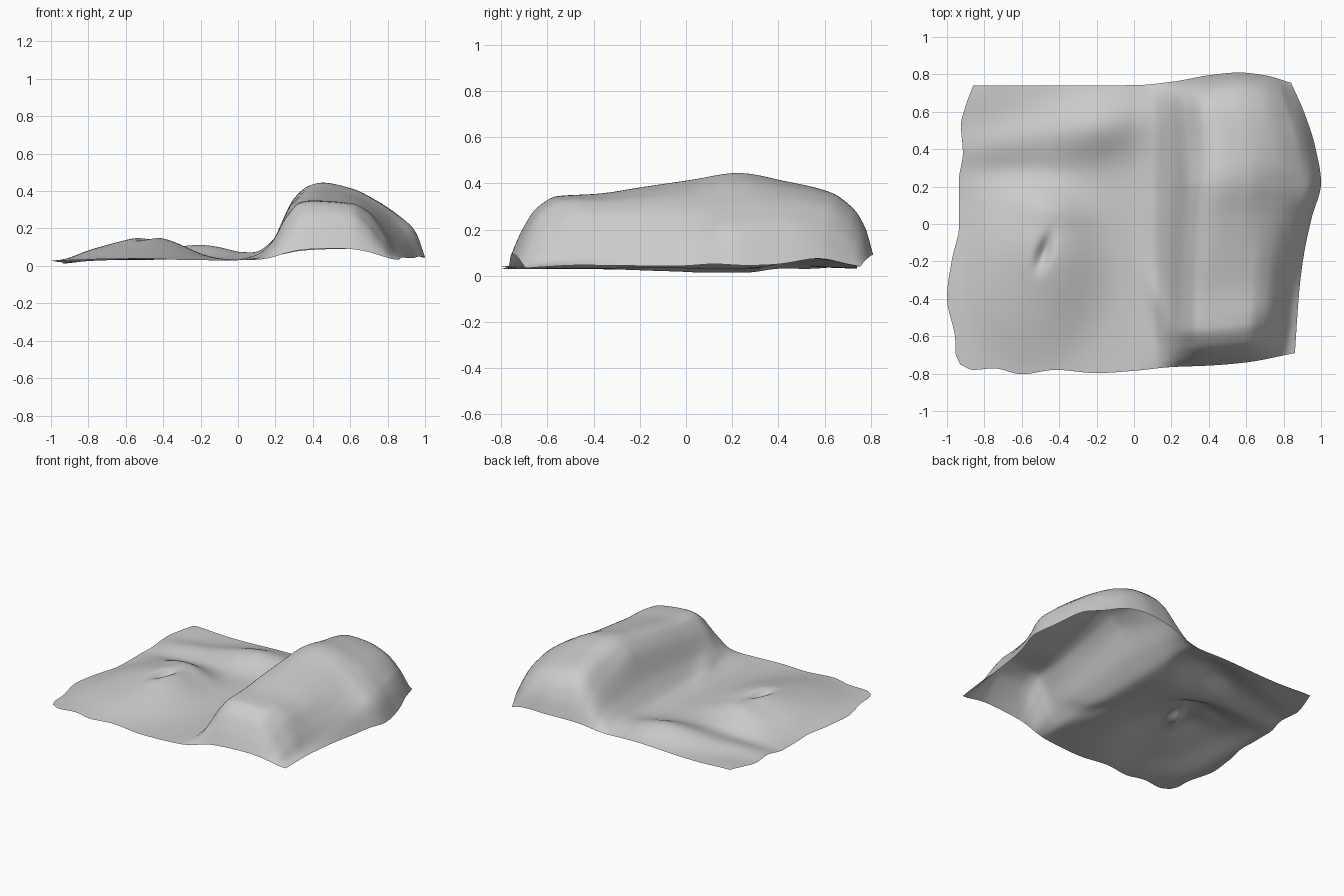
import bpy, bmesh
from math import exp, cos, sin, radians

if "Cube" in bpy.data.objects:
    bpy.data.objects.remove(bpy.data.objects["Cube"])


def curve(pts):
    """Smooth (monotone-limited Hermite) function through a few profile points."""
    n = len(pts)
    d = [(pts[i + 1][1] - pts[i][1]) / (pts[i + 1][0] - pts[i][0]) for i in range(n - 1)]
    m = [d[0]] + [0 if d[i - 1] * d[i] <= 0 else 2 * d[i - 1] * d[i] / (d[i - 1] + d[i])
                  for i in range(1, n - 1)] + [d[-1]]

    def f(x):
        x = min(max(x, pts[0][0]), pts[-1][0])
        i = max(k for k in range(n - 1) if pts[k][0] <= x)
        h = pts[i + 1][0] - pts[i][0]
        t = (x - pts[i][0]) / h
        return ((2*t**3 - 3*t*t + 1) * pts[i][1] + (t**3 - 2*t*t + t) * h * m[i]
                + (3*t*t - 2*t**3) * pts[i + 1][1] + (t**3 - t*t) * h * m[i + 1])
    return f


# Wavy outline of the sheet
left = curve([(-.77, -.93), (-.7, -.955), (-.65, -.955), (-.4, -1), (-.2, -.975), (0, -.935), (.25, -.935),
              (.4, -.915), (.55, -.925), (.66, -.9), (.77, -.86)])
right = curve([(-.77, .86), (-.4, .885), (-.2, .91), (0, .95), (.2, 1), (.4, .97), (.6, .91), (.77, .84)])
front = curve([(-.93, -.75), (-.86, -.78), (-.75, -.772), (-.6, -.803), (-.42, -.78), (-.2, -.797),
               (0, -.785), (.2, -.765), (.4, -.757), (.6, -.74), (.86, -.69)])
back = curve([(-.86, .74), (0, .742), (.2, .76), (.4, .795), (.56, .81), (.7, .795), (.84, .755)])

# Big hill: three cross-sections and the crest running front to back
section_front = curve([(0, 0), (.12, .05), (.2, .25), (.3, .75), (.38, .97), (.45, 1), (.7, .95),
                       (.8, .8), (.9, .42), (.96, .13), (1, .05)])
section_mid = curve([(0, 0), (.1, .05), (.2, .3), (.3, .8), (.38, .96), (.45, 1), (.6, .93),
                     (.75, .75), (.9, .48), (.95, .34), (1, .02)])
section_back = curve([(0, 0), (.1, .06), (.2, .28), (.3, .67), (.4, .95), (.47, 1), (.6, .97),
                      (.75, .86), (.9, .58), (.95, .36), (1, .06)])
crest = curve([(-.77, .05), (-.72, .17), (-.66, .265), (-.57, .315), (-.4, .325), (-.2, .355),
               (0, .385), (.2, .415), (.4, .38), (.6, .33), (.68, .27), (.74, .16), (.77, .05)])
to_mid = curve([(-.5, 0), (.1, 1)])
to_back = curve([(.2, 0), (.4, .6), (.6, 1)])


def bump(x, y, cx, cy, rx, ry, h, angle=0, power=1):
    a = radians(angle)
    dx, dy = x - cx, y - cy
    p, q = dx * cos(a) + dy * sin(a), dy * cos(a) - dx * sin(a)
    return h * exp(-((p / rx) ** 2 + (q / ry) ** 2) ** power)


# Low mound with its dent and crest, back ridge, rounded hill corners, edge ripples
BUMPS = [
    (-.57, -.27, .34, .44, .058, 0, 1.8),
    (-.46, -.13, .25, .30, .070),
    (-.45, .09, .20, .09, .028, -10),
    (-.48, -.15, .035, .09, -.045, -20),
    (-.20, .52, .27, .16, .080, 12),
    (-.65, .45, .28, .10, .022, 10),
    (-.60, .28, .30, .07, -.012),
    (-.84, .70, .15, .15, .012),
    (-.94, .0, .10, .42, -.022),
    (.13, -.42, .05, .20, .015, 20),
    (.26, -.66, .08, .07, -.025),
    (.73, -.59, .09, .08, -.03),
    (.62, .78, .20, .06, .02),
    (.93, .58, .08, .14, .025),
    (.95, .15, .08, .12, .015),
    (.55, -.76, .25, .06, .015),
]


def height(x, y, yn):
    t = max(0, x / right(yn))
    a, b = to_mid(yn), to_back(yn)
    s = section_front(t) * (1 - a) + section_mid(t) * a
    s = s * (1 - b) + section_back(t) * b
    return .03 + crest(yn) * s + sum(bump(x, y, *k) for k in BUMPS)


# Draped sheet
NX, NY = 130, 110
bm = bmesh.new()
grid = []
for j in range(NY + 1):
    v = j / NY
    yn = -.77 + 1.54 * v
    row = []
    for i in range(NX + 1):
        u = i / NX
        x = left(yn) * (1 - u) + right(yn) * u
        y = front(x) * (1 - v) + back(x) * v
        row.append(bm.verts.new((x, y, height(x, y, yn))))
    grid.append(row)
for a, b in zip(grid, grid[1:]):
    for i in range(NX):
        bm.faces.new((a[i], a[i + 1], b[i + 1], b[i]))
for f in bm.faces:
    f.smooth = True
mesh = bpy.data.meshes.new("draped_sheet")
bm.to_mesh(mesh)
bm.free()
sheet = bpy.data.objects.new("draped_sheet", mesh)
bpy.context.collection.objects.link(sheet)
